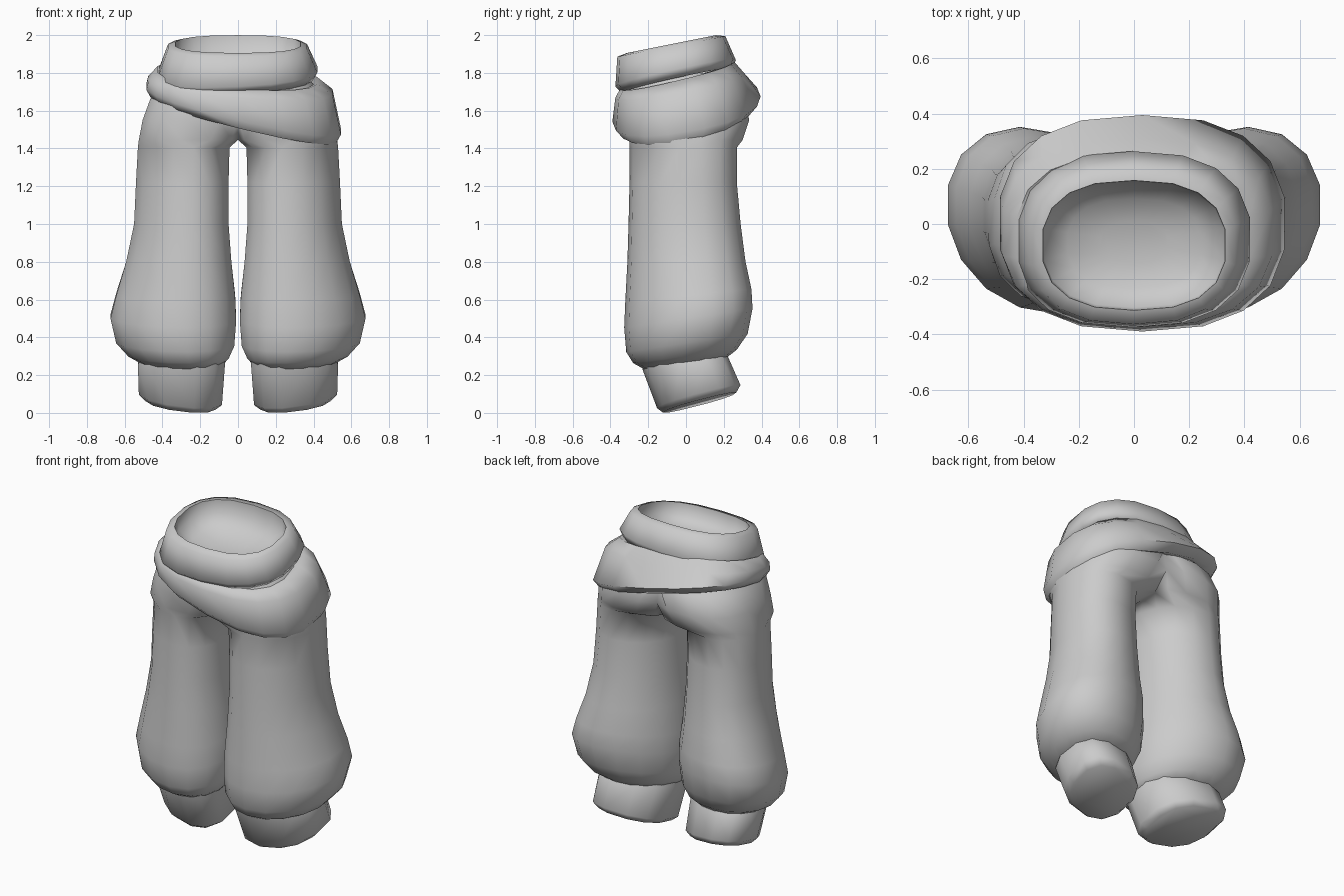
import bpy, bmesh
from math import sin, cos, pi, copysign

if "Cube" in bpy.data.objects:
    bpy.data.objects.remove(bpy.data.objects["Cube"])


def ring(x0, x1, y0, y1, z, sx=0, sy=0, n=16, e=2.5, shear=0):
    """Rounded-box cross-section lying on a tilted plane."""
    pts = []
    for i in range(n):
        a = 2 * pi * (i + 0.5) / n
        c, s = cos(a), sin(a)
        k = cos(pi / n) ** (2 / e)
        dx = (x1 - x0) / 2 * copysign(abs(c) ** (2 / e), c) / k
        dy = (y1 - y0) / 2 * copysign(abs(s) ** (2 / e), s) / k
        x, y = (x0 + x1) / 2 + dx, (y0 + y1) / 2 + dy + shear * dx
        pts.append((x, y, z + sx * x + sy * y))
    return pts


def loft(name, rings, cap=False, mirror=False, angle=50):
    bm = bmesh.new()
    rows = []
    for r in rings:
        rows.append([bm.verts.new((min(p[0], 0) if mirror else p[0], p[1], p[2])) for p in r])
    n = len(rows[0])
    for a, b in zip(rows, rows[1:]):
        for i in range(n):
            j = (i + 1) % n
            quad = (a[i], a[j], b[j], b[i])
            # leave the centre plane open so both halves join
            if mirror and all(abs(v.co.x) < 1e-6 for v in quad):
                continue
            bm.faces.new(quad)
    if cap:
        bm.faces.new(rows[-1])
    loose = [v for v in bm.verts if not v.link_faces]
    bmesh.ops.delete(bm, geom=loose, context='VERTS')
    bmesh.ops.recalc_face_normals(bm, faces=bm.faces)
    me = bpy.data.meshes.new(name)
    bm.to_mesh(me)
    bm.free()
    ob = bpy.data.objects.new(name, me)
    bpy.context.collection.objects.link(ob)
    bpy.ops.object.select_all(action='DESELECT')
    ob.select_set(True)
    bpy.context.view_layer.objects.active = ob
    bpy.ops.object.shade_smooth_by_angle(angle=angle * pi / 180)
    if mirror:
        m = ob.modifiers.new("mirror", 'MIRROR')
        m.use_mirror_merge = True
        m.merge_threshold = 0.002
    return ob


# Baggy trouser legs joined at the hips
hips = [ring(*r, e=2.4) for r in (
    (-.35, .25, -.29, .17, 1.80),
    (-.465, .22, -.32, .31, 1.66),
    (-.505, .14, -.31, .335, 1.55),
    (-.525, .08, -.30, .30, 1.445))]
legs = [ring(*r, e=2.1, shear=-.17) for r in (
    (-.53, -.045, -.29, .26, 1.405),
    (-.54, -.05, -.29, .26, 1.22),
    (-.55, -.05, -.295, .28, 1.00),
    (-.592, -.035, -.30, .305, .80),
    (-.645, -.015, -.31, .335, .62, 0, .10),
    (-.675, -.01, -.315, .34, .50, 0, .15),
    (-.645, -.02, -.305, .315, .37, 0, .15),
    (-.58, -.05, -.27, .26, .30, 0, .13),
    (-.50, -.09, -.21, .19, .255, 0, .12),
    (-.42, -.16, -.15, .13, .27, 0, .12))]
loft("trousers", hips + legs, mirror=True, angle=80)

# Slanted ankle cuffs with closed soles
loft("ankle_cuffs", [ring(*r, n=12, e=2.4, shear=-.18) for r in (
    (-.50, -.07, -.23, .18, .32, 0, .12),
    (-.53, -.07, -.215, .21, .26, 0, .15),
    (-.525, -.085, -.14, .275, .045, -.08, .25),
    (-.49, -.12, -.11, .255, .012, -.08, .25))], cap=True, mirror=True, angle=65)

# Lower sash band, drooping to one side
loft("lower_sash", [ring(*r, n=18) for r in (
    (-.36, .36, -.28, .20, 1.78, -.07, .24),
    (-.425, .42, -.345, .25, 1.80, -.07, .24),
    (-.475, .50, -.37, .305, 1.74, -.07, .19),
    (-.485, .545, -.385, .39, 1.615, -.23, .17),
    (-.46, .52, -.345, .345, 1.57, -.24, .18),
    (-.40, .44, -.28, .28, 1.60, -.2, .2))], angle=70)

# Upper sash band with rolled rim and a shallow dished inside
loft("upper_sash", [ring(*r, n=18) for r in (
    (-.34, .34, -.29, .18, 1.79, .04, .22),
    (-.40, .395, -.335, .24, 1.765, .05, .22),
    (-.43, .42, -.37, .26, 1.81, .05, .22),
    (-.37, .365, -.36, .205, 1.955, 0, .19),
    (-.33, .33, -.31, .155, 1.968, 0, .20),
    (-.325, .325, -.30, .15, 1.89, 0, .18),
    (-.24, .24, -.23, .09, 1.84, 0, .18),
    (-.12, .12, -.14, .01, 1.81, 0, .14))], cap=True, angle=85)
